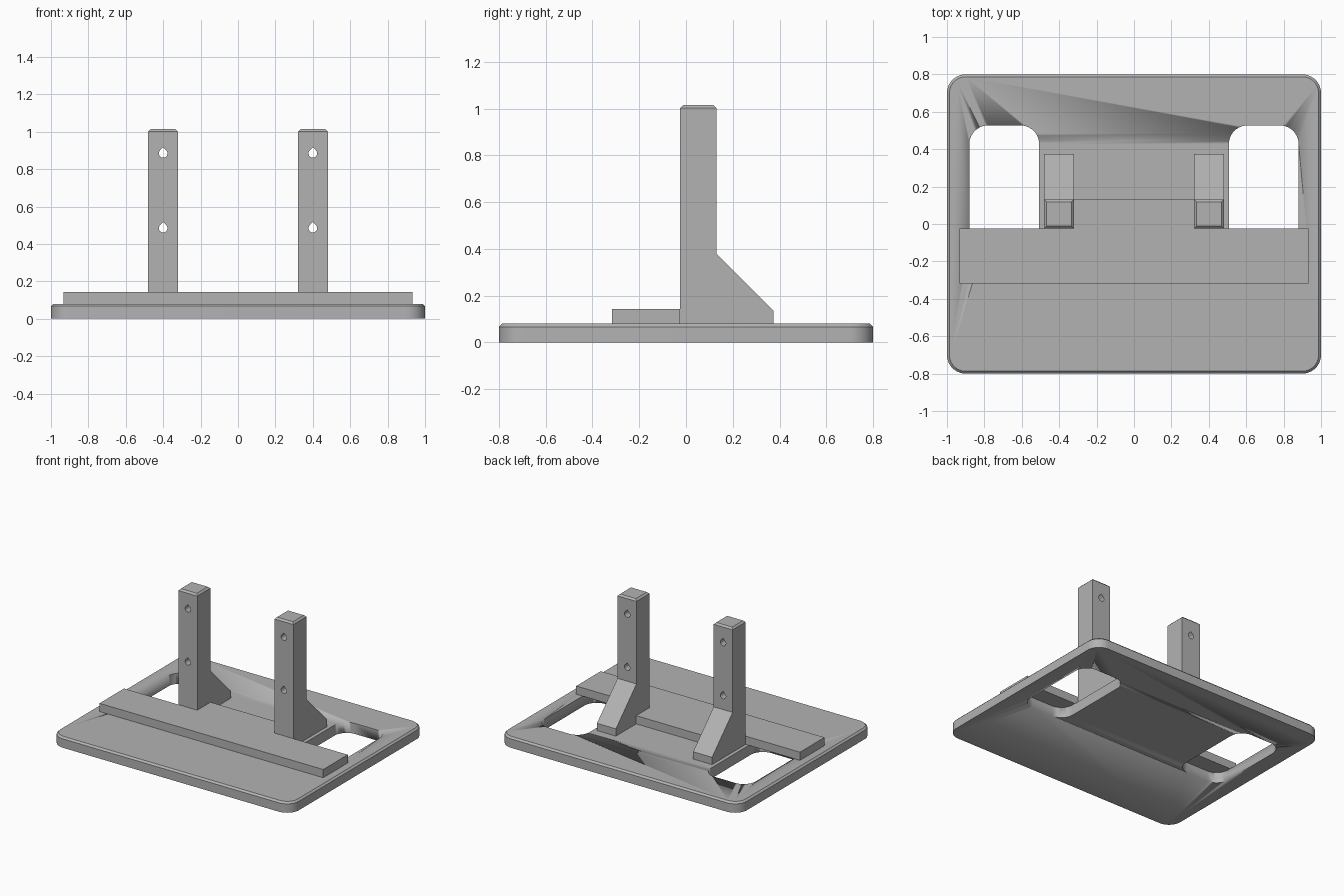
import bpy, bmesh, math

if "Cube" in bpy.data.objects:
    bpy.data.objects.remove(bpy.data.objects["Cube"])

grey = bpy.data.materials.new("grey")
grey.diffuse_color = (0.45, 0.45, 0.45, 1)
grey.use_nodes = True
grey.node_tree.nodes["Principled BSDF"].inputs["Base Color"].default_value = grey.diffuse_color


def prism(name, points, axis, lo, hi, chamfer=0.0):
    """Extrude a 2D outline along an axis: (x, y) along z, (y, z) along x, (x, z) along y."""
    place = {"z": lambda a, b, c: (a, b, c),
             "x": lambda a, b, c: (c, a, b),
             "y": lambda a, b, c: (a, c, b)}[axis]
    bm = bmesh.new()
    base = bm.faces.new([bm.verts.new(place(a, b, lo)) for a, b in points])
    ext = bmesh.ops.extrude_face_region(bm, geom=[base])
    for v in ext["geom"]:
        if isinstance(v, bmesh.types.BMVert):
            v.co["xyz".index(axis)] = hi
    bmesh.ops.recalc_face_normals(bm, faces=bm.faces)
    if chamfer:  # chamfer the rim of the highest face
        top = max(v.co.z for v in bm.verts)
        rim = [e for e in bm.edges if all(abs(v.co.z - top) < 1e-5 for v in e.verts)]
        bmesh.ops.bevel(bm, geom=rim, offset=chamfer, segments=1, affect="EDGES")
    mesh = bpy.data.meshes.new(name)
    bm.to_mesh(mesh)
    bm.free()
    mesh.materials.append(grey)
    ob = bpy.data.objects.new(name, mesh)
    bpy.context.collection.objects.link(ob)
    return ob


def rounded_rect(x0, x1, y0, y1, r, n=10):
    pts = []
    for k, (cx, cy) in enumerate([(x1 - r, y1 - r), (x0 + r, y1 - r),
                                  (x0 + r, y0 + r), (x1 - r, y0 + r)]):
        for i in range(n + 1):
            a = (k + i / n) * math.pi / 2
            pts.append((cx + r * math.cos(a), cy + r * math.sin(a)))
    return pts


def teardrop(cx, cz, r, n=20):
    """Circle whose top quarter is replaced by a point."""
    pts = [(cx, cz + r * math.sqrt(2))]
    for i in range(n + 1):
        a = math.radians(135 + 270 * i / n)
        pts.append((cx + r * math.cos(a), cz + r * math.sin(a)))
    return pts


def cut(ob, cutter):
    cutter.hide_render = True
    cutter.hide_viewport = True
    mod = ob.modifiers.new("cut", "BOOLEAN")
    mod.operation = "DIFFERENCE"
    mod.solver = "EXACT"
    mod.object = cutter


def smooth(ob):
    bpy.ops.object.select_all(action="DESELECT")
    ob.select_set(True)
    bpy.context.view_layer.objects.active = ob
    bpy.ops.object.shade_smooth_by_angle(angle=math.radians(25))


# Base plate with rounded corners and a chamfered top rim
plate = prism("base_plate", rounded_rect(-1, 1, -0.8, 0.8, 0.1), "z", 0, 0.08, 0.013)
smooth(plate)

# Raised bar, with a tongue reaching back between the posts
prism("raised_bar", [(-0.933, -0.317), (0.933, -0.317), (0.933, -0.025), (0.325, -0.025),
                     (0.325, 0.133), (-0.325, 0.133), (-0.325, -0.025), (-0.933, -0.025)],
      "z", 0.08, 0.142)

for side, s in (("left", -1), ("right", 1)):
    # Window through the plate, running partly under the bar
    x0, x1 = sorted((s * 0.507, s * 0.88))
    window = prism(side + "_window_cutter", rounded_rect(x0, x1, -0.15, 0.527, 0.1),
                   "z", -0.1, 0.2)
    smooth(window)
    cut(plate, window)

    # Post with a sloped brace behind it
    x0, x1 = sorted((s * 0.322, s * 0.48))
    post = prism(side + "_post", [(-0.025, 0.08), (0.13, 0.08), (0.13, 1.015), (-0.025, 1.015)],
                 "x", x0, x1, 0.013)
    prism(side + "_brace", [(0.13, 0.08), (0.375, 0.08), (0.375, 0.135), (0.13, 0.38)],
          "x", x0, x1)

    # Two teardrop bolt holes through the post
    for level, z in (("upper", 0.884), ("lower", 0.484)):
        hole = prism(f"{side}_{level}_hole_cutter", teardrop(s * 0.4, z, 0.023), "y", -0.2, 0.3)
        cut(post, hole)
